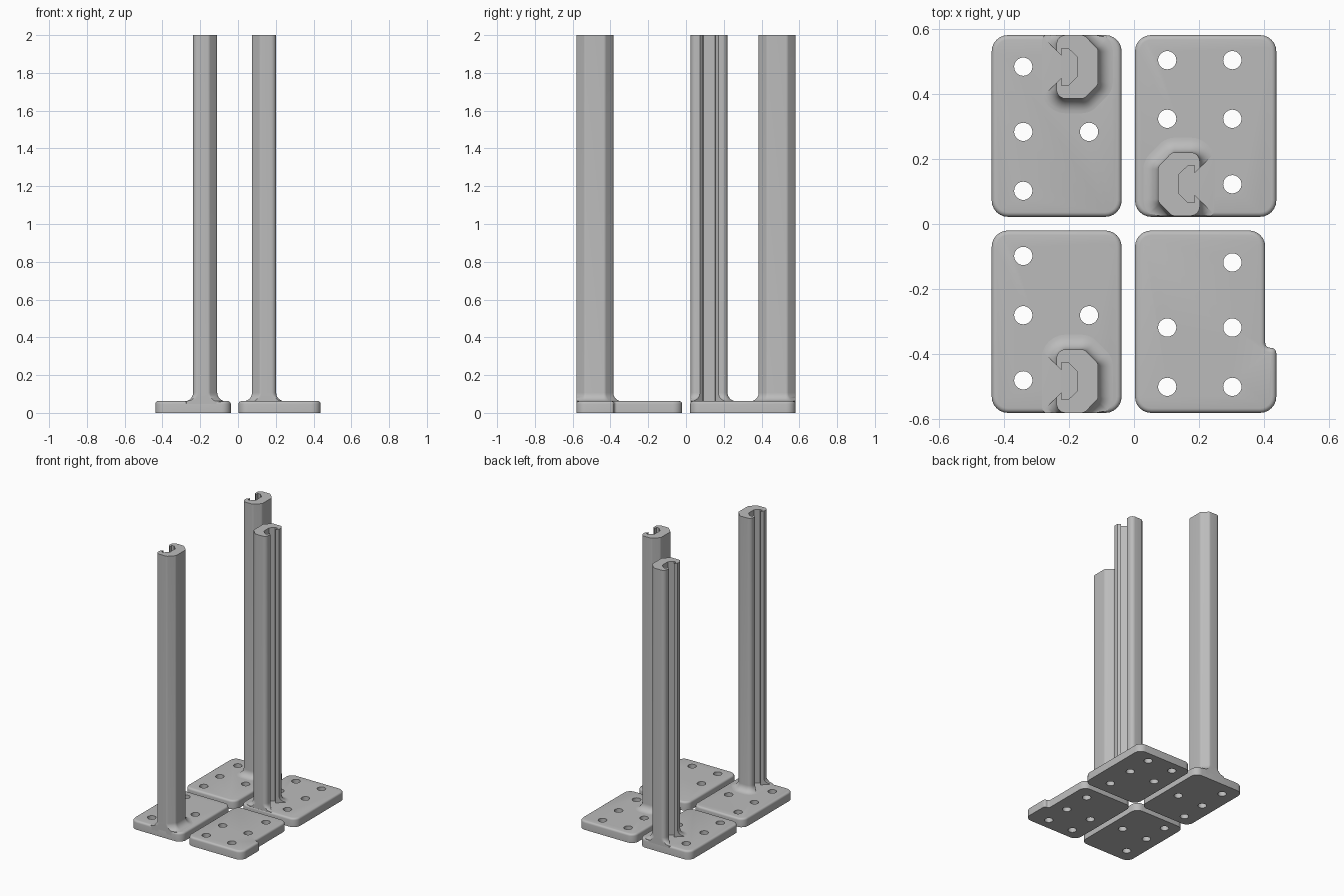
import bpy, bmesh, math
from mathutils import Vector, Matrix

old = bpy.data.objects.get("Cube")
if old:
    bpy.data.objects.remove(old, do_unlink=True)

THICK, TOP, FILLET, HALF = 0.062, 2.0, 0.045, 0.0975

grey = bpy.data.materials.new("plain_grey")
grey.use_nodes = True
grey.diffuse_color = (0.5, 0.5, 0.5, 1)
grey.node_tree.nodes["Principled BSDF"].inputs["Base Color"].default_value = (0.5, 0.5, 0.5, 1)


def rounded(corners, steps=6):
    """Counter-clockwise outline with an arc at each (x, y, radius) corner."""
    out, n = [], len(corners)
    for i, (x, y, r) in enumerate(corners):
        p = Vector((x, y))
        a = (p - Vector(corners[i - 1][:2])).normalized()
        b = (Vector(corners[(i + 1) % n][:2]) - p).normalized()
        turn = math.atan2(a.x * b.y - a.y * b.x, a.dot(b))
        start = p - a * r * math.tan(abs(turn) / 2)
        centre = start + Vector((-a.y, a.x)) * math.copysign(r, turn)
        out += [centre + Matrix.Rotation(turn * k / steps, 2) @ (start - centre)
                for k in range(steps + 1)]
    return out


def offset(outline, d):
    """Move an outline outward by d."""
    out, n = [], len(outline)
    for i, p in enumerate(outline):
        a = (p - outline[i - 1]).normalized()
        b = (outline[(i + 1) % n] - p).normalized()
        na, nb = Vector((a.y, -a.x)), Vector((b.y, -b.x))
        out.append(p + (na + nb) * d / (1 + na.dot(nb)))
    return out


def loft(name, rings, place=Matrix.Identity(4)):
    """Closed solid through a stack of (outline, height) rings."""
    bm = bmesh.new()
    loops = [[bm.verts.new(place @ Vector((p.x, p.y, z))) for p in o] for o, z in rings]
    for lo, hi in zip(loops, loops[1:]):
        for i in range(len(lo)):
            bm.faces.new((lo[i - 1], lo[i], hi[i], hi[i - 1]))
    bm.faces.new(loops[0])
    bm.faces.new(loops[-1])
    bmesh.ops.recalc_face_normals(bm, faces=bm.faces)
    mesh = bpy.data.meshes.new(name)
    bm.to_mesh(mesh)
    bm.free()
    mesh.materials.append(grey)
    ob = bpy.data.objects.new(name, mesh)
    bpy.context.collection.objects.link(ob)
    return ob


def activate(ob):
    bpy.ops.object.select_all(action='DESELECT')
    ob.select_set(True)
    bpy.context.view_layer.objects.active = ob


def cut(ob, cutter):
    mod = ob.modifiers.new("cut", 'BOOLEAN')
    mod.operation, mod.solver, mod.object = 'DIFFERENCE', 'EXACT', cutter
    activate(ob)
    bpy.ops.object.modifier_apply(modifier=mod.name)
    bpy.data.objects.remove(cutter, do_unlink=True)


def smooth(ob):
    activate(ob)
    bpy.ops.object.shade_smooth_by_angle(angle=math.radians(30))


def plate(name, corners, holes):
    """Mounting plate with a rounded upper rim and drilled holes."""
    outline, r = rounded(corners), 0.014
    rings = [(outline, 0)]
    for k in range(5):
        a = math.pi / 2 * k / 4
        rings.append((offset(outline, r * (math.cos(a) - 1)), THICK - r + r * math.sin(a)))
    ob = loft(name, rings)
    bm = bmesh.new()
    for x, y in holes:
        bmesh.ops.create_cone(bm, cap_ends=True, segments=32, radius1=0.028, radius2=0.028,
                              depth=0.3, matrix=Matrix.Translation((x, y, 0)))
    mesh = bpy.data.meshes.new("drill")
    bm.to_mesh(mesh)
    bm.free()
    mesh.materials.append(grey)
    drill = bpy.data.objects.new("drill", mesh)
    bpy.context.collection.objects.link(drill)
    cut(ob, drill)
    smooth(ob)


def box(x0, x1, y0, y1, r=0.05):
    return [(x0, y0, r), (x1, y0, r), (x1, y1, r), (x0, y1, r)]


def post(name, x, y, facing, edge):
    """Slotted post; its foot flares onto the plate, except on the edge side."""
    outline = rounded([(0, -HALF, 0.028), (0.085, -HALF, 0.02), (0.128, -0.054, 0.02),
                       (0.128, 0.054, 0.02), (0.085, HALF, 0.02), (0, HALF, 0.028)])

    def flare(d):
        return [Vector((p.x, min(p.y * edge, HALF) * edge)) for p in offset(outline, d)]

    rings = [(flare(FILLET), THICK / 2)]
    for k in range(9):
        a = math.pi / 2 * k / 8
        rings.append((flare(FILLET * (1 - math.sin(a))), THICK + FILLET * (1 - math.cos(a))))
    rings.append((outline, TOP))
    place = Matrix.Translation((x, y, 0)) @ Matrix.Diagonal((facing, 1, 1, 1))
    ob = loft(name, rings, place)
    # Undercut channel with a mouth that widens outward
    half = [(-0.05, 0.099), (0.016, 0.033), (0.016, 0.057), (0.036, 0.057), (0.064, 0.03)]
    slot = [Vector(p) for p in half] + [Vector((px, -py)) for px, py in reversed(half)]
    cut(ob, loft("slot", [(slot, THICK + 0.0003), (slot, TOP + 0.1)], place))
    smooth(ob)


# Plates
plate("back_right_plate", box(-0.437, -0.038, 0.022, 0.58),
      [(-0.34, 0.483), (-0.34, 0.283), (-0.138, 0.283), (-0.34, 0.102)])
plate("front_right_plate", box(-0.437, -0.038, -0.58, -0.02),
      [(-0.34, -0.098), (-0.34, -0.28), (-0.138, -0.28), (-0.34, -0.48)])
plate("back_left_plate", box(0.003, 0.437, 0.022, 0.58),
      [(0.102, 0.503), (0.302, 0.503), (0.102, 0.323), (0.302, 0.323), (0.302, 0.122)])
plate("front_left_plate",
      [(0.003, -0.58, 0.05), (0.437, -0.58, 0.05), (0.437, -0.38, 0.017),
       (0.403, -0.38, 0.015), (0.403, -0.02, 0.05), (0.003, -0.02, 0.05)],
      [(0.302, -0.118), (0.102, -0.318), (0.302, -0.318), (0.102, -0.5), (0.302, -0.5)])

# Posts
post("back_right_post", -0.238, 0.4825, 1, 1)
post("front_right_post", -0.238, -0.4825, 1, -1)
post("back_left_post", 0.202, 0.1225, -1, -1)
